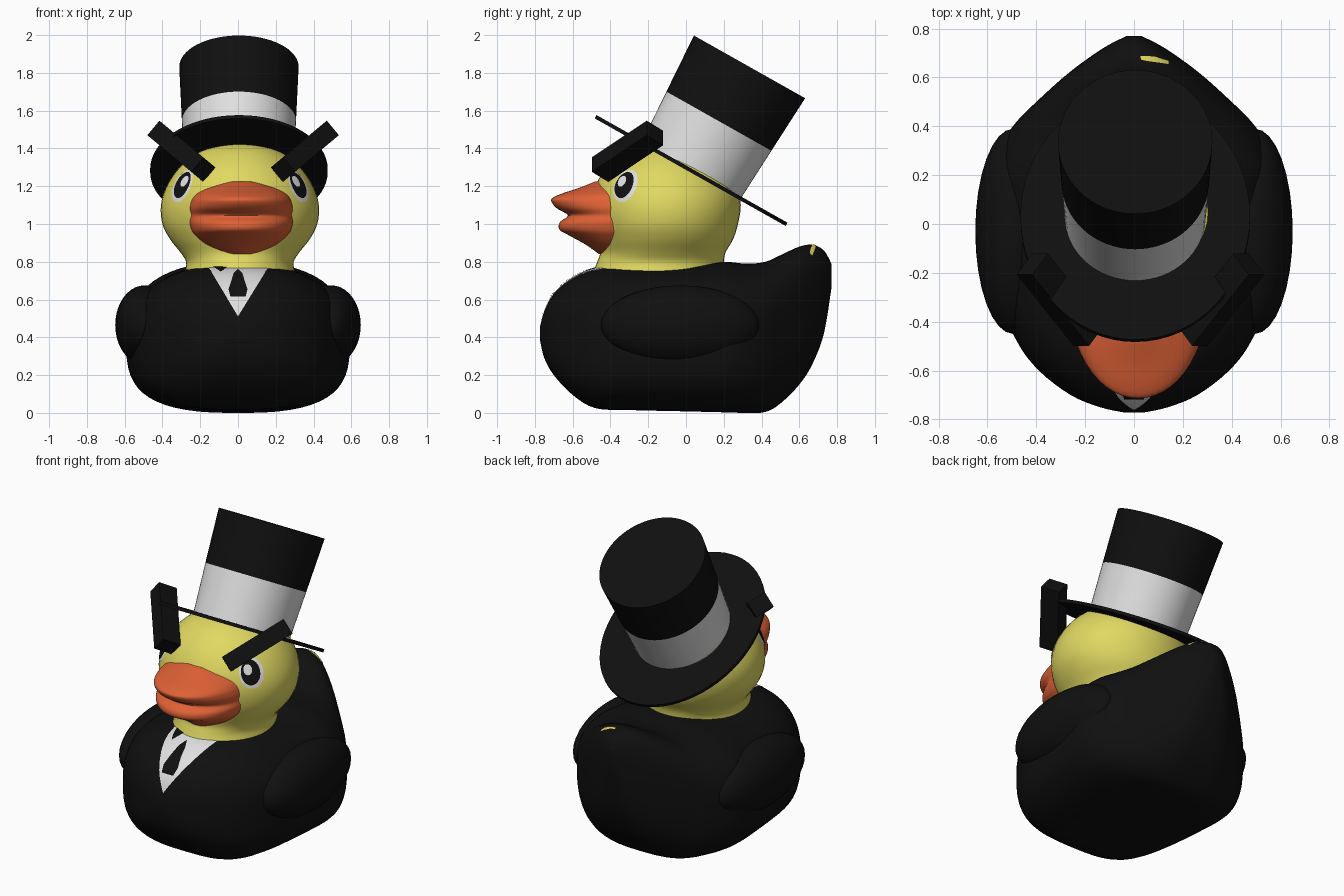
import bpy, bmesh, math
from mathutils import Vector, Matrix
from mathutils.bvhtree import BVHTree

if "Cube" in bpy.data.objects:
    bpy.data.objects.remove(bpy.data.objects["Cube"])


def material(name, rgb):
    m = bpy.data.materials.new(name)
    m.diffuse_color = (*rgb, 1)
    m.use_nodes = True
    m.node_tree.nodes["Principled BSDF"].inputs["Base Color"].default_value = m.diffuse_color
    return m


BLACK = material("black", (0.005, 0.005, 0.005))
WHITE = material("white", (0.74, 0.74, 0.74))
YELLOW = material("yellow", (0.75, 0.69, 0.12))
ORANGE = material("orange", (0.73, 0.12, 0.037))


def finish(name, bm, mat, angle=40, fix=True):
    if fix:
        bmesh.ops.recalc_face_normals(bm, faces=bm.faces[:])
    me = bpy.data.meshes.new(name)
    bm.to_mesh(me)
    bm.free()
    me.materials.append(mat)
    me.shade_smooth()
    me.set_sharp_from_angle(angle=math.radians(angle))
    ob = bpy.data.objects.new(name, me)
    bpy.context.collection.objects.link(ob)
    return ob


def resample(rows, k):
    """Smooth the rows of a section table with Catmull-Rom steps."""
    out = []
    for i in range(len(rows) - 1):
        p = [rows[max(i - 1, 0)], rows[i], rows[i + 1], rows[min(i + 2, len(rows) - 1)]]
        for j in range(k):
            t = j / k
            out.append([0.5 * (2 * b + (c - a) * t + (2 * a - 5 * b + 4 * c - d) * t * t
                               + (3 * b - a - 3 * c + d) * t ** 3) for a, b, c, d in zip(*p)])
    return out + [list(rows[-1])]


def loft(name, rings, mat, angle=60):
    bm = bmesh.new()
    vs = [[bm.verts.new(p) for p in r] for r in rings]
    n = len(vs[0])
    for a, b in zip(vs, vs[1:]):
        for i in range(n):
            bm.faces.new((a[i], a[(i + 1) % n], b[(i + 1) % n], b[i]))
    bm.faces.new(vs[0][::-1])
    bm.faces.new(vs[-1])
    return finish(name, bm, mat, angle)


def ellipse(cx, cy, z, rx, ry, n=48):
    return [Vector((cx + rx * math.cos(2 * math.pi * i / n),
                    cy + ry * math.sin(2 * math.pi * i / n), z)) for i in range(n)]


def oval(w, h, cx=0, cy=0):
    return [(p.x, p.y) for p in ellipse(cx, cy, 0, w, h, 32)]


def decal(name, target, origin, direction, outline, mat, offset, split=1, steps=8):
    """Thin painted patch: a 2D outline projected onto the target surface."""
    tree = BVHTree.FromObject(target, bpy.context.evaluated_depsgraph_get())
    d = Vector(direction).normalized()
    up = Vector((0, 1, 0)) if abs(d.z) > 0.9 else Vector((0, 0, 1))
    u = d.cross(up)
    pts = []
    for a, b in zip(outline, outline[1:] + outline[:1]):
        pts += [Vector(a).lerp(Vector(b), j / split) for j in range(split)]
    mid = sum(pts, Vector((0, 0))) / len(pts)
    bm = bmesh.new()

    def place(q):
        start = Vector(origin) + u * q.x + up * q.y
        hit, nor, _, _ = tree.ray_cast(start, d)
        if hit is None:
            hit, nor, _, _ = tree.find_nearest(start + d * 0.5)
        return bm.verts.new(hit + nor * offset)

    rings = [[place(mid.lerp(p, s / steps)) for p in pts] for s in range(1, steps + 1)]
    centre, n = place(mid), len(pts)
    for i in range(n):
        j = (i + 1) % n
        bm.faces.new((centre, rings[0][i], rings[0][j]))
        for a, b in zip(rings, rings[1:]):
            bm.faces.new((a[i], b[i], b[j], a[j]))
    bm.normal_update()
    for f in bm.faces:
        if f.normal.dot(d) > 0:
            f.normal_flip()
    return finish(name, bm, mat, 180, False)


# Body: cross-sections along y (y, bottom, widest height, top, half width)
BODY = [(-0.772, .38, .42, .46, .04), (-.75, .29, .41, .54, .14), (-.70, .20, .40, .63, .26),
        (-.60, .095, .39, .715, .39), (-.48, .025, .38, .765, .48), (-.30, .015, .37, .785, .55),
        (0, .008, .36, .79, .58), (.2, .003, .38, .80, .59), (.32, .0, .40, .79, .55),
        (.42, .005, .43, .80, .48), (.50, .05, .47, .835, .40), (.60, .15, .52, .88, .29),
        (.67, .26, .56, .89, .20), (.73, .42, .62, .86, .11), (.77, .66, .73, .79, .03)]


def body_ring(y, zb, zm, zt, hw, n=56):
    ring = []
    for i in range(n):
        a = 2 * math.pi * i / n
        c, s = math.cos(a), math.sin(a)
        e, h = (2 / 2.5, zt - zm) if s >= 0 else (2 / 3, zm - zb)
        ring.append(Vector((math.copysign(abs(c) ** e, c) * hw, y,
                            zm + math.copysign(abs(s) ** e, s) * h)))
    return ring


body = loft("body", [body_ring(*r) for r in resample(BODY, 4)], BLACK)

# Wings
for side, label in ((-1, "left"), (1, "right")):
    bm = bmesh.new()
    bmesh.ops.create_uvsphere(bm, u_segments=32, v_segments=20, radius=1)
    bm.transform(Matrix.Translation((side * .495, -.03, .465)) @ Matrix.Diagonal((.155, .42, .21, 1)))
    finish(label + "_wing", bm, BLACK)

# Head: horizontal sections (height, front, back, half width)
HEAD = [(.75, -.49, .20, .29), (.80, -.47, .20, .285), (.85, -.455, .21, .315), (.92, -.47, .25, .37),
        (1.0, -.49, .275, .41), (1.1, -.50, .29, .418), (1.2, -.48, .27, .388), (1.3, -.42, .20, .32),
        (1.38, -.33, .09, .22), (1.42, -.24, .0, .12), (1.435, -.15, -.08, .04)]
head = loft("head", [ellipse(.01, (f + b) / 2, z, w, (b - f) / 2)
                     for z, f, b, w in resample(HEAD, 4)], YELLOW)

# Beak: horizontal sections making two lips (height, front, half width)
BEAK = [(.84, -.46, .10), (.89, -.53, .19), (.94, -.62, .245), (.97, -.67, .265), (1.01, -.668, .275),
        (1.045, -.625, .27), (1.08, -.68, .275), (1.11, -.708, .27), (1.135, -.71, .26),
        (1.16, -.66, .24), (1.19, -.57, .19), (1.225, -.48, .10)]
loft("beak", [ellipse(.017, -.36, z, w, -.36 - f) for z, f, w in resample(BEAK, 4)], ORANGE)

# Eyes and slanted brow blocks
for s, label in ((-1, "left"), (1, "right")):
    start, d = (.015 + s * (.31 + .4), -.325 - .3, 1.2), (-.8 * s, .6, 0)
    decal(label + "_eye_white", head, start, d, oval(.075, .085), WHITE, .003)
    decal(label + "_eye_pupil", head, start, d, oval(.058, .068, -s * .006, .004), BLACK, .006)
    decal(label + "_eye_glint", head, start, d, oval(.026, .028, -s * .022, .022), WHITE, .009)

    a = Vector((.55 * s, .69, .46)).normalized()
    b = Vector((-.64 * s, 0, .77))
    b = (b - a * b.dot(a)).normalized()
    c = a.cross(b)
    m = Matrix((a * .42, b * .10, c * .12)).transposed().to_4x4()
    bm = bmesh.new()
    bmesh.ops.create_cube(bm, size=1)
    bm.transform(Matrix.Translation((.027 + s * .327, -.31, 1.385)) @ m)
    finish(label + "_brow", bm, BLACK, 30)

# Top hat, tilted backwards
tilt = Matrix.Translation((.005, .027, 1.283)) @ Matrix.Rotation(math.radians(-29.4), 4, 'X')


def hat_part(name, rows, mat):
    loft(name, [[tilt @ p for p in ellipse(0, 0, h, rx, ry, 64)] for h, rx, ry in rows], mat, 40)


hat_part("hat_brim", [(-.01, .47, .58), (.01, .47, .58)], BLACK)
hat_part("hat_band", [(0, .288, .302), (.30, .302, .319)], WHITE)
hat_part("hat_crown", [(.30, .302, .319), (.63, .316, .338)], BLACK)

# Shirt front, tie and collar detail painted on the chest
front, d = (0, -1.2, 0), (0, 1, 0)
decal("shirt_front", body, front, d, [(-.155, .768), (0, .51), (.16, .768)], WHITE, .003, 14, 14)
decal("tie", body, front, d, [(0, .755), (-.022, .735), (-.05, .65), (-.04, .612), (.04, .612),
                              (.05, .65), (.022, .735)], BLACK, .007, 4)
decal("collar_mark", body, front, d, [(-.13, .768), (-.09, .742), (-.055, .768)], BLACK, .007, 4)

# Small yellow mark on the tail
decal("tail_mark", body, (.08, .675, 1.5), (0, 0, -1),
      [(-.055, .012), (-.05, -.004), (.06, -.022), (.06, -.008), (0, .01)], YELLOW, .004, 4)
